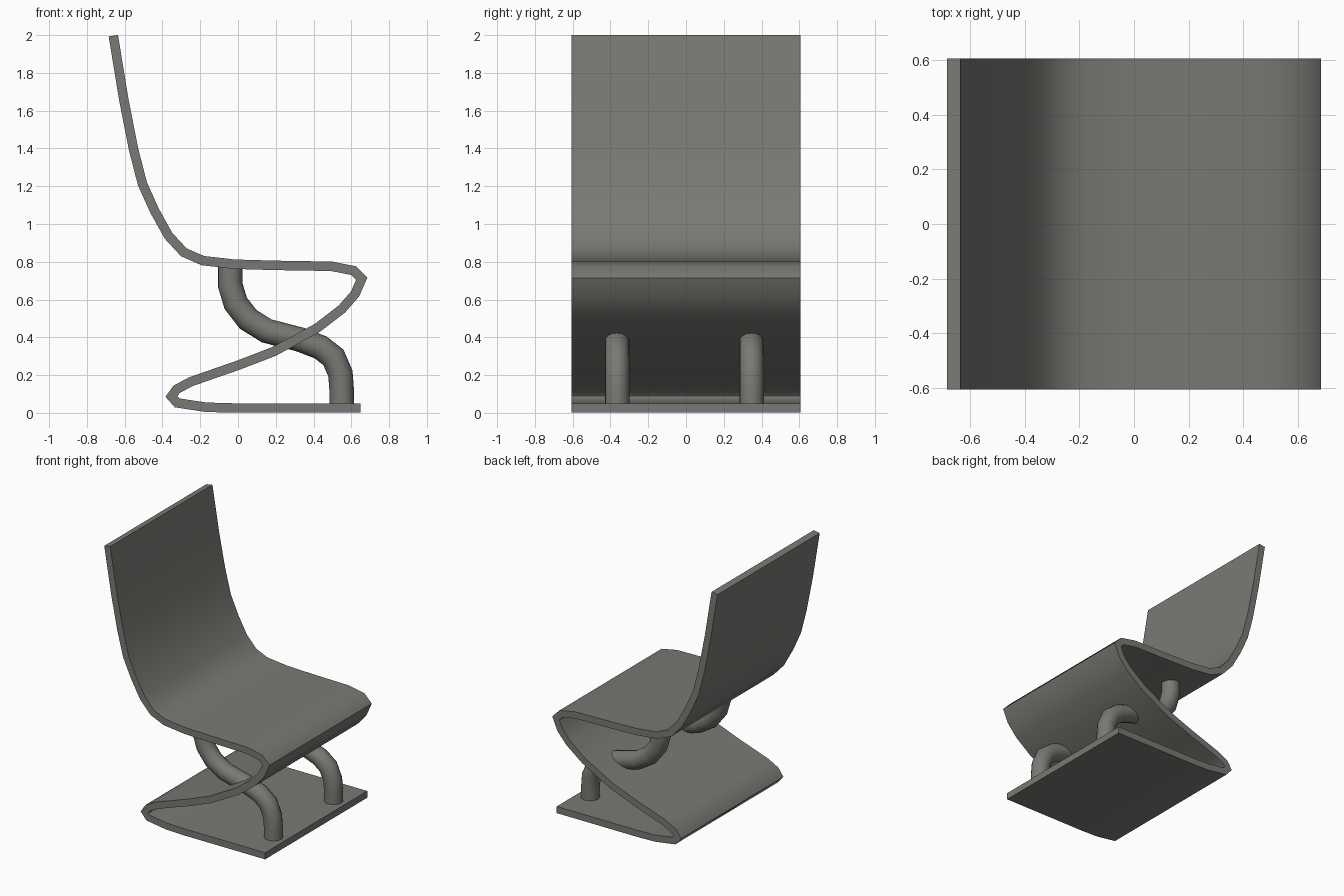
import bpy, bmesh, math
from mathutils import Vector

if "Cube" in bpy.data.objects:
    bpy.data.objects.remove(bpy.data.objects["Cube"])

grey = bpy.data.materials.new("warm grey")
grey.diffuse_color = (0.19, 0.19, 0.175, 1)
grey.use_nodes = True
grey.node_tree.nodes["Principled BSDF"].inputs["Base Color"].default_value = grey.diffuse_color


def miters(path):
    """In-plane (x, z) normal at each path point, lengthened at bends."""
    pts = [Vector(p) for p in path]
    dirs = [(b - a).normalized() for a, b in zip(pts, pts[1:])]
    norms = [Vector((-d.y, d.x)) for d in dirs]
    out = [norms[0]]
    for a, b in zip(norms, norms[1:]):
        m = (a + b).normalized()
        out.append(m / max(m.dot(a), 0.5))
    out.append(norms[-1])
    return list(zip(pts, out))


def sweep(name, path, section, angle):
    """Sweep a closed section of (in-plane offset, y) points along an x-z path."""
    bm = bmesh.new()
    rings = [[bm.verts.new((p.x + n.x * u, y, p.y + n.y * u)) for u, y in section]
             for p, n in miters(path)]
    k = len(section)
    for r, s in zip(rings, rings[1:]):
        for i in range(k):
            bm.faces.new((r[i], r[(i + 1) % k], s[(i + 1) % k], s[i]))
    bm.faces.new(rings[0])
    bm.faces.new(rings[-1])
    bmesh.ops.recalc_face_normals(bm, faces=bm.faces)
    me = bpy.data.meshes.new(name)
    bm.to_mesh(me)
    bm.free()
    me.materials.append(grey)
    ob = bpy.data.objects.new(name, me)
    bpy.context.collection.objects.link(ob)
    bpy.ops.object.select_all(action='DESELECT')
    ob.select_set(True)
    bpy.context.view_layer.objects.active = ob
    bpy.ops.object.shade_smooth_by_angle(angle=math.radians(angle))
    return ob


# One folded sheet: back, seat, front bend, slanted support, rear bend, base
sheet = [(-0.66, 1.997), (-0.604, 1.655), (-0.553, 1.396), (-0.506, 1.213),
         (-0.443, 1.073), (-0.368, 0.938), (-0.287, 0.85), (-0.186, 0.806),
         (-0.017, 0.787), (0.194, 0.781), (0.495, 0.776), (0.613, 0.753),
         (0.655, 0.71), (0.62, 0.63), (0.55, 0.55), (0.42, 0.45),
         (0.19, 0.325), (0.0, 0.252), (-0.25, 0.165), (-0.325, 0.125),
         (-0.352, 0.087), (-0.322, 0.053), (-0.17, 0.03), (-0.03, 0.026),
         (0.648, 0.026)]
t, w = 0.025, 0.605
sweep("folded_seat_sheet", sheet, [(-t, -w), (t, -w), (t, w), (-t, w)], 60)

# Two bent tubes joining base and seat through the slanted support
tube = [(-0.042, 0.785), (-0.042, 0.68), (-0.012, 0.58), (0.054, 0.495),
        (0.152, 0.434), (0.326, 0.389), (0.437, 0.347), (0.505, 0.294),
        (0.542, 0.209), (0.549, 0.12), (0.55, 0.03)]
r, n = 0.065, 16
for name, yc in (("front_tube", -0.365), ("rear_tube", 0.347)):
    ring = [(r * math.cos(2 * math.pi * i / n), yc + r * math.sin(2 * math.pi * i / n))
            for i in range(n)]
    sweep(name, tube, ring, 60)
